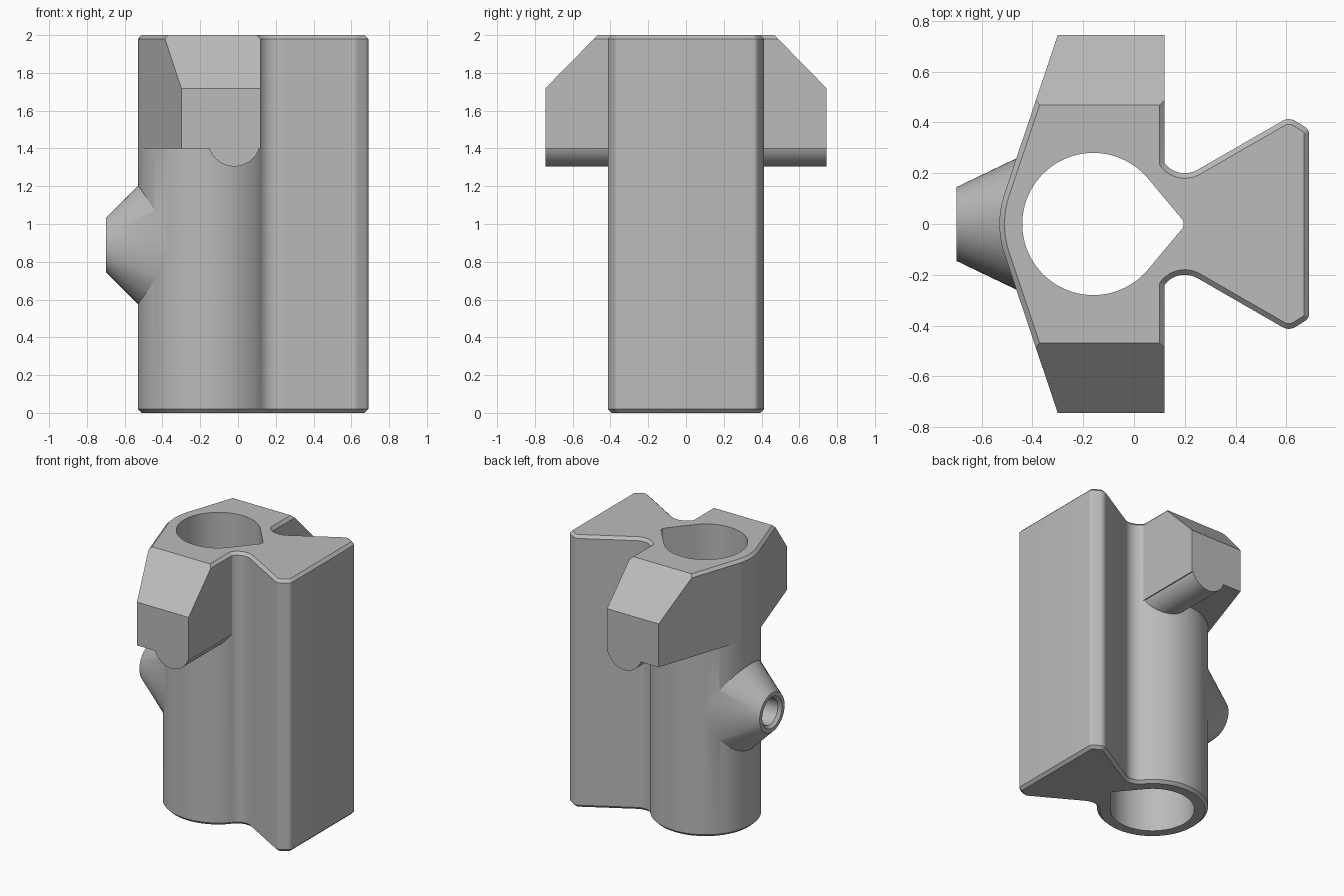
import bpy, bmesh
from math import cos, sin, radians, pi

cube = bpy.data.objects.get("Cube")
if cube:
    bpy.data.objects.remove(cube, do_unlink=True)

grey = bpy.data.materials.new("plain grey")
grey.use_nodes = True
grey.diffuse_color = (0.5, 0.5, 0.5, 1)
grey.node_tree.nodes["Principled BSDF"].inputs["Base Color"].default_value = (0.5, 0.5, 0.5, 1)


def arc(cx, cy, r, start, end, n):
    angles = [radians(start + (end - start) * i / n) for i in range(n + 1)]
    return [(cx + r * cos(a), cy + r * sin(a)) for a in angles]


def mirrored(half):
    """Close an upper half outline with its mirror image."""
    return half + [(x, -y) for x, y in reversed(half) if y > 1e-5]


def finish(name, bm):
    bmesh.ops.recalc_face_normals(bm, faces=bm.faces)
    mesh = bpy.data.meshes.new(name)
    bm.to_mesh(mesh)
    bm.free()
    mesh.materials.append(grey)
    obj = bpy.data.objects.new(name, mesh)
    bpy.context.collection.objects.link(obj)
    return obj


def loft(name, rings, chamfer_ring=None, chamfer=0.02):
    """Skin a stack of equal rings, cap both ends, optionally chamfer one end."""
    bm = bmesh.new()
    loops = [[bm.verts.new(p) for p in ring] for ring in rings]
    for a, b in zip(loops, loops[1:]):
        for i in range(len(a)):
            j = (i + 1) % len(a)
            bm.faces.new((a[i], a[j], b[j], b[i]))
    caps = [bm.faces.new(loops[0]), bm.faces.new(loops[-1])]
    bmesh.ops.recalc_face_normals(bm, faces=bm.faces)
    if chamfer_ring is not None:
        bmesh.ops.bevel(bm, geom=list(caps[chamfer_ring].edges), offset=chamfer,
                        segments=1, affect='EDGES', clamp_overlap=False)
    return finish(name, bm)


def prism(name, outline, lo, hi, axis="z", chamfer_ring=None):
    place = {"x": lambda a, b, c: (c, a, b),
             "y": lambda a, b, c: (a, c, b),
             "z": lambda a, b, c: (a, b, c)}[axis]
    return loft(name, [[place(a, b, c) for a, b in outline] for c in (lo, hi)], chamfer_ring)


def elliptic(name, sections, z, n=64):
    """Tapered solid along x from (x, y radius, z radius) sections."""
    return loft(name, [[(x, ry * cos(2 * pi * i / n), z + rz * sin(2 * pi * i / n))
                        for i in range(n)] for x, ry, rz in sections])


def combine(target, other, operation):
    mod = target.modifiers.new(operation, 'BOOLEAN')
    mod.operation, mod.solver, mod.object = operation, 'EXACT', other
    bpy.context.view_layer.objects.active = target
    bpy.ops.object.modifier_apply(modifier=mod.name)
    bpy.data.objects.remove(other, do_unlink=True)


# Shared half outline: neck fillet and flared dovetail
dovetail = (arc(0.2, 0.3, 0.1, 219.8, 300, 14)
            + arc(0.61, 0.363, 0.05, 120, 60, 6)
            + arc(0.66, 0.355, 0.03, 60, 0, 6))

# Lower body: round tube joined to the dovetail
tube_half = arc(-0.16, 0, 0.37, 180, 39.8, 48)[:-1] + dovetail
body = prism("valve_body", mirrored(tube_half), 0, 1.4, chamfer_ring=0)

# Head: same section widened by two side wings, with sloping shoulders
head_half = (arc(-0.16, 0, 0.37, 180, 161.3, 7)
             + [(-0.30, 0.745), (0.12, 0.745), (0.12, 0.242)] + dovetail)
head = prism("head", mirrored(head_half), 1.4, 2, chamfer_ring=1)
roof = prism("roof_cutter", [(-0.9, 1), (0.9, 1), (0.9, 1.56), (0.37, 2.1),
                             (-0.37, 2.1), (-0.9, 1.56)], -1, 1, "x")
combine(head, roof, 'INTERSECT')
combine(body, head, 'UNION')

# Rounded rib under the wings
rib = prism("rib", arc(-0.02, 1.445, 0.14, 180, 360, 32), -0.745, 0.745, "y")
combine(body, rib, 'UNION')

# Flared side nozzle
nozzle = elliptic("nozzle", [(-0.7, 0.145, 0.143), (-0.3, 0.337, 0.543)], 0.89)
combine(body, nozzle, 'UNION')

# Teardrop bore through the whole height
bore_half = arc(-0.16, 0, 0.28, 180, 40, 48) + arc(0.166, 0, 0.03, 40, 0, 6)
combine(body, prism("bore_cutter", mirrored(bore_half), -0.1, 2.1), 'DIFFERENCE')

# Countersunk hole in the nozzle
drill = elliptic("drill_cutter", [(-0.71, 0.125, 0.125), (-0.68, 0.095, 0.095),
                                  (-0.3, 0.095, 0.095)], 0.89)
combine(body, drill, 'DIFFERENCE')

# Smooth curves, crisp edges
bpy.ops.object.select_all(action='DESELECT')
body.select_set(True)
bpy.context.view_layer.objects.active = body
bpy.ops.object.shade_smooth_by_angle(angle=radians(25))
